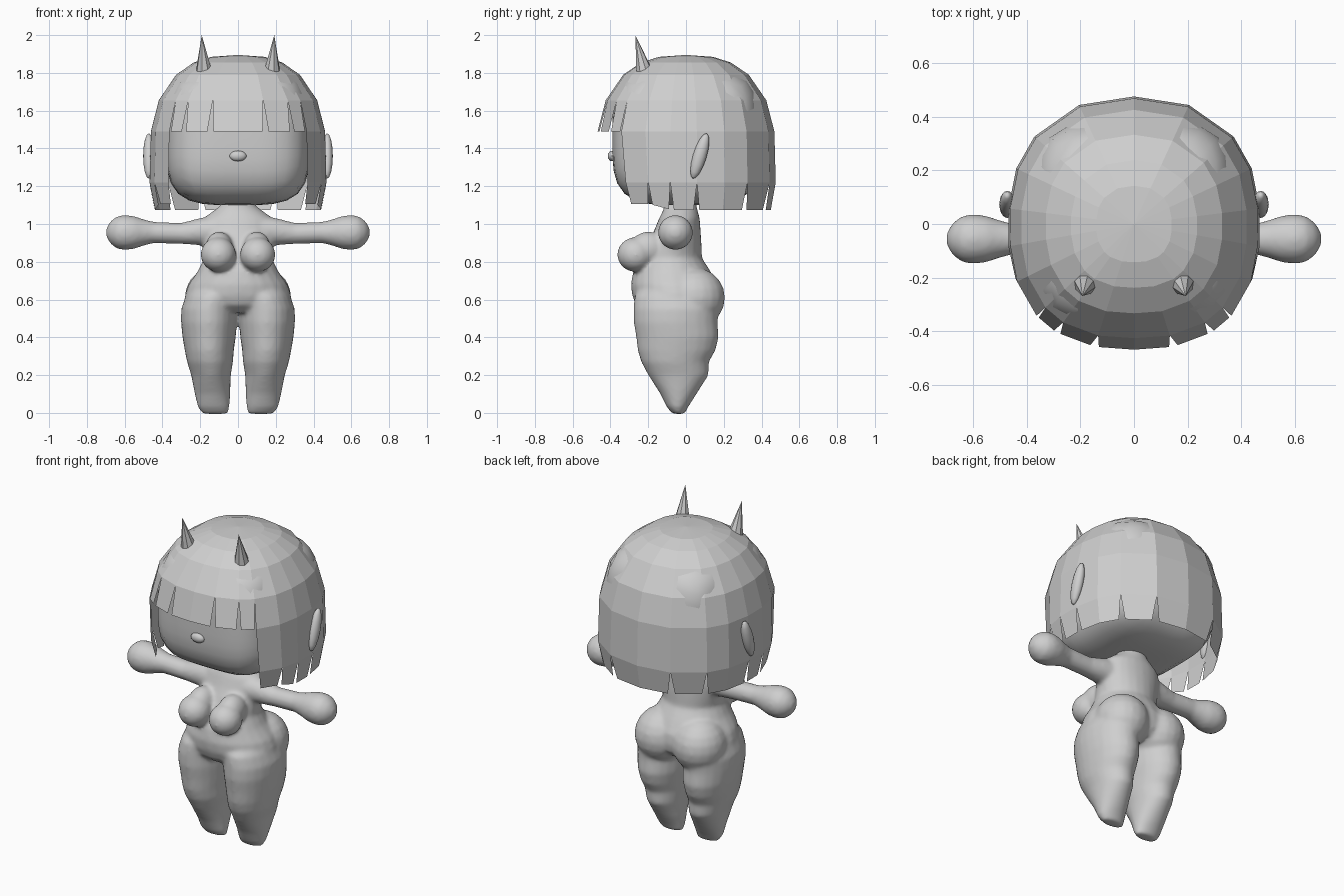
import bpy, bmesh, math
from mathutils import Vector, Matrix

if "Cube" in bpy.data.objects:
    bpy.data.objects.remove(bpy.data.objects["Cube"])

grey = bpy.data.materials.new("plain_grey")
grey.diffuse_color = (0.62, 0.62, 0.62, 1)
grey.use_nodes = True
grey.node_tree.nodes["Principled BSDF"].inputs["Base Color"].default_value = grey.diffuse_color


def finish(bm, name, smooth=None):
    me = bpy.data.meshes.new(name)
    bm.to_mesh(me)
    bm.free()
    me.materials.append(grey)
    ob = bpy.data.objects.new(name, me)
    bpy.context.collection.objects.link(ob)
    if smooth:
        bpy.ops.object.select_all(action='DESELECT')
        bpy.context.view_layer.objects.active = ob
        ob.select_set(True)
        bpy.ops.object.shade_smooth_by_angle(angle=math.radians(smooth))
    return ob


def loft(bm, rings, n=24):
    """Closed skin through rings of points given as (centre, axis_u, axis_v)."""
    prev, faces = None, []
    for c, u, v in rings:
        cur = [bm.verts.new(c + u * math.cos(2 * math.pi * i / n) + v * math.sin(2 * math.pi * i / n))
               for i in range(n)]
        if prev:
            for i in range(n):
                j = (i + 1) % n
                faces.append(bm.faces.new((prev[i], prev[j], cur[j], cur[i])))
        else:
            faces.append(bm.faces.new(cur))
        prev = cur
    faces.append(bm.faces.new(prev))
    bmesh.ops.recalc_face_normals(bm, faces=faces)


def upright(bm, table):
    loft(bm, [(Vector((x, y, z)), Vector((rx, 0, 0)), Vector((0, ry, 0))) for z, x, y, rx, ry in table])


def ball(bm, loc, radii, rot_x=0, seg=20):
    m = Matrix.Translation(loc) @ Matrix.Rotation(rot_x, 4, 'X') @ Matrix.Diagonal((*radii, 1))
    bmesh.ops.create_uvsphere(bm, u_segments=seg, v_segments=seg // 2, radius=1, matrix=m)


# body: torso, legs, arms and rounded masses fused into one skin
bm = bmesh.new()
upright(bm, [(.53, 0, -.045, .17, .17), (.57, 0, -.05, .26, .215), (.62, 0, -.055, .282, .23),
             (.68, 0, -.062, .262, .23), (.75, 0, -.075, .213, .205), (.82, 0, -.08, .18, .165),
             (.90, 0, -.06, .19, .142), (.97, 0, -.045, .195, .122), (1.03, 0, -.035, .185, .108),
             (1.07, 0, -.03, .13, .092), (1.10, 0, -.03, .09, .085), (1.14, 0, -.03, .085, .08)])
leg = [(-.005, .12, -.04, .068, .032), (.03, .129, -.045, .084, .056), (.1, .135, -.04, .094, .096),
       (.2, .143, -.04, .105, .16), (.27, .148, -.058, .122, .18), (.33, .152, -.05, .13, .206),
       (.4, .153, -.045, .141, .219), (.48, .154, -.055, .148, .222), (.55, .152, -.053, .149, .225),
       (.62, .135, -.058, .142, .215), (.68, .12, -.06, .12, .16)]
arm = [(.08, .96, .09), (.2, .96, .072), (.3, .95, .056), (.45, .955, .057), (.5, .955, .07),
       (.55, .955, .087), (.6, .955, .093), (.64, .955, .086), (.675, .955, .06), (.698, .955, .022)]
for s in (-1, 1):
    upright(bm, [(z, s * x, y, rx, ry) for z, x, y, rx, ry in leg])
    loft(bm, [(Vector((s * x, -.056, z)), Vector((0, r, 0)), Vector((0, 0, r))) for x, z, r in arm])
    ball(bm, (s * .128, .045, .61), (.155, .162, .16))
    ball(bm, (s * .104, -.268, .838), (.095, .097, .092))
    ball(bm, (s * .1, -.2, .87), (.075, .10, .09))
body = finish(bm, "body")
rem = body.modifiers.new("fuse", 'REMESH')
rem.mode = 'VOXEL'
rem.voxel_size = .011
rem.use_smooth_shade = True
sm = body.modifiers.new("soften", 'SMOOTH')
sm.factor, sm.iterations = .5, 10

# head: boxy rounded solid, flatter towards the crown
bm = bmesh.new()
bmesh.ops.create_cube(bm, size=2)
bmesh.ops.subdivide_edges(bm, edges=bm.edges[:], cuts=9, use_grid_fill=True)
for v in bm.verts:
    d = Vector([math.tan(c * math.pi / 4) for c in v.co])
    d /= sum(abs(c) ** 3.8 for c in d) ** (1 / 3.8)
    v.co = (d.x * .38, d.y * .39, 1.46 + d.z * .36)
finish(bm, "head", 40)

bm = bmesh.new()
ball(bm, (0, -.392, 1.36), (.045, .022, .028), 0, 16)
finish(bm, "nose", 40)

# ears and horns, one per side
for s, side in ((-1, "left"), (1, "right")):
    bm = bmesh.new()
    ball(bm, (s * .472, .073, 1.36), (.03, .036, .125), -math.radians(17), 16)
    finish(bm, "ear_" + side, 40)
    bm = bmesh.new()
    base, tip = Vector((s * .178, -.213, 1.775)), Vector((s * .192, -.268, 2.0))
    axis = tip - base
    m = Matrix.Translation((base + tip) / 2) @ axis.to_track_quat('Z', 'Y').to_matrix().to_4x4()
    bmesh.ops.create_cone(bm, cap_ends=True, segments=8, radius1=.052, radius2=0, depth=axis.length, matrix=m)
    finish(bm, "horn_" + side)

# hair: faceted open shell, with a fringe in front and long strands around
half = [0, 18, 36, 47, 64, 80, 97, 115, 131, 155, 180]
cols = [-t for t in reversed(half[1:-1])] + half
rings = [(1.895, 0), (1.885, .3), (1.855, .5), (1.79, .70), (1.655, .895), (1.49, .985), (1.22, 1.0), (1.075, .945)]
fringe_gaps, strand_gaps = (18, 36, 47), (47, 64, 80, 97, 131, 155)


def hair_point(t, k):
    z, r = rings[k]
    x, y = math.sin(math.radians(t)), -math.cos(math.radians(t))
    e = 2.5 if y < 0 else 2.3
    f = r / (abs(x) ** e + abs(y) ** e) ** (1 / e)
    x, y = .47 * f * x, .475 * f * y
    if k > 5 and y < -.2:
        y *= .92
    if k == 7 and abs(t) < 70:
        z += .03
    return Vector((x, y, z))


bm = bmesh.new()
for i, a in enumerate(cols):
    b = cols[(i + 1) % len(cols)]
    fringe = max(abs(a), abs(b)) <= 47
    last = 5 if fringe else 7
    gaps = fringe_gaps if fringe else strand_gaps
    for k in range(last):
        ua, la, lb, ub = hair_point(a, k), hair_point(a, k + 1), hair_point(b, k + 1), hair_point(b, k)
        if k == last - 1:
            edge = lb - la
            if abs(a) in gaps:
                la = la + edge * .11
            if abs(b) in gaps:
                lb = lb - edge * .11
        bm.faces.new([bm.verts.new(p) for p in (ua, la, lb, ub)])
bmesh.ops.remove_doubles(bm, verts=bm.verts[:], dist=1e-4)
finish(bm, "hair")
